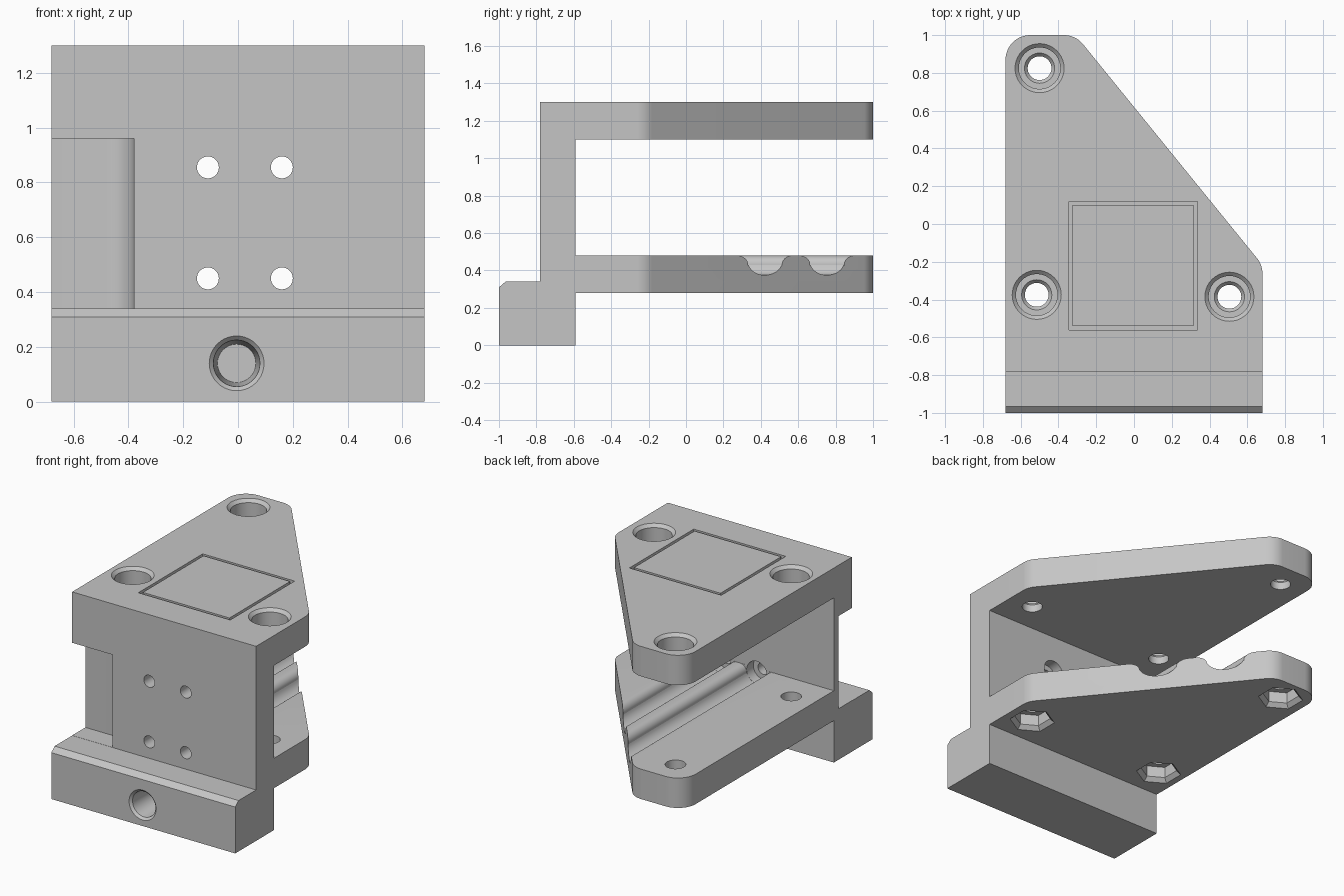
import bpy, bmesh
from math import sin, cos, radians, tau

if "Cube" in bpy.data.objects:
    bpy.data.objects.remove(bpy.data.objects["Cube"], do_unlink=True)

grey = bpy.data.materials.new("plain grey")
grey.use_nodes = True
grey.diffuse_color = (0.56, 0.56, 0.56, 1)
grey.node_tree.nodes["Principled BSDF"].inputs["Base Color"].default_value = grey.diffuse_color


def loft(name, loops):
    """Closed solid through a list of equal-length point loops."""
    bm = bmesh.new()
    rings = [[bm.verts.new(p) for p in loop] for loop in loops]
    for a, b in zip(rings, rings[1:]):
        for i in range(len(a)):
            j = (i + 1) % len(a)
            bm.faces.new((a[i], a[j], b[j], b[i]))
    bm.faces.new(rings[0])
    bm.faces.new(rings[-1])
    bmesh.ops.recalc_face_normals(bm, faces=bm.faces)
    mesh = bpy.data.meshes.new(name)
    bm.to_mesh(mesh)
    bm.free()
    mesh.materials.append(grey)
    obj = bpy.data.objects.new(name, mesh)
    bpy.context.collection.objects.link(obj)
    return obj


def place(axis, u, v, w):
    """Point from two profile coordinates and a distance along the axis."""
    return {"x": (w, u, v), "y": (u, w, v), "z": (u, v, w)}[axis]


def prism(name, axis, profile, lo, hi):
    return loft(name, [[place(axis, u, v, w) for u, v in profile] for w in (lo, hi)])


def turned(name, axis, centre, steps, sides=40, turn=0):
    """Stack of round or many-sided sections, each given as (radius, position)."""
    angles = [turn + tau * i / sides for i in range(sides)]
    return loft(name, [[place(axis, centre[0] + r * cos(a), centre[1] + r * sin(a), w)
                        for a in angles] for r, w in steps])


def arc(u, v, r, start, end, n=12):
    angles = [radians(start + (end - start) * i / n) for i in range(n + 1)]
    return [(u + r * cos(a), v + r * sin(a)) for a in angles]


def rect(x0, x1, y0, y1):
    return [(x0, y0), (x1, y0), (x1, y1), (x0, y1)]


def combine(target, tool, operation="DIFFERENCE"):
    """Apply a boolean and throw the tool away."""
    mod = target.modifiers.new(tool.name, "BOOLEAN")
    mod.operation, mod.solver, mod.object = operation, "EXACT", tool
    bpy.context.view_layer.objects.active = target
    bpy.ops.object.modifier_apply(modifier=mod.name)
    bpy.data.objects.remove(tool, do_unlink=True)


# Side profile: foot with chamfer, wall, and two shelves
side = [(-1, 0), (-.59, 0), (-.59, .28), (1.1, .28), (1.1, .48), (-.59, .48),
        (-.59, 1.1), (1.1, 1.1), (1.1, 1.3), (-.78, 1.3), (-.78, .34), (-.965, .34), (-1, .31)]
bracket = prism("mounting_bracket", "x", side, -.8, .8)

# Plan outline: rounded corners and one slanted edge
plan = [(-.68, -1.1)] + arc(-.55, .87, .13, 180, 90) + arc(-.371, .87, .13, 90, 39) \
    + arc(.55, -.263, .13, 39, 0) + [(.68, -1.1)]
combine(bracket, prism("plan_outline", "z", plan, -.1, 1.4), "INTERSECT")

# Relief in the front of the wall, with a rounded inner corner
relief = [(-.8, -.9), (-.38, -.9)] + arc(-.48, -.74, .1, 0, 90) + [(-.8, -.64)]
combine(bracket, prism("wall_relief", "z", relief, .341, .96))

# Two rod channels with soft shoulders, and the wall holes in line with them
for x in (-.11, .16):
    channel = [(x - .122, .6)] + arc(x - .122, .432, .048, 90, -8.4, 8) \
        + arc(x, .45, .075, -171.6, -8.4, 20)[1:-1] \
        + arc(x + .122, .432, .048, 188.4, 90, 8) + [(x + .122, .6)]
    combine(bracket, prism("rod_channel", "y", channel, -.589, 1.2))
    for z in (.45, .855):
        combine(bracket, turned("wall_hole", "y", (x, z),
                                [(.04, -.9), (.04, -.66), (.074, -.66), (.074, -.57)]))

# Tapered blind hole in the front of the foot
combine(bracket, turned("foot_hole", "y", (-.005, .14),
                        [(.11, -1.01), (.085, -.985), (.07, -.72)]))

# Bolt holes through both shelves, with nut pockets underneath
for centre in ((-.5, .825), (-.515, -.375), (.505, -.385)):
    combine(bracket, turned("bolt_hole", "z", centre,
                            [(.14, 1.31), (.11, 1.28), (.11, 1.17), (.08, 1.17),
                             (.063, 1.15), (.063, .2)]))
    combine(bracket, turned("nut_pocket", "z", centre,
                            [(.15, .27), (.113, .307), (.113, .38)], 6, tau / 4))

# Thin square groove on the top
groove = prism("square_groove", "z", rect(-.345, .335, -.56, .12), 1.28, 1.35)
combine(groove, prism("groove_core", "z", rect(-.325, .315, -.54, .1), 1.2, 1.4))
combine(bracket, groove)

# Smooth round faces, keep the edges sharp
bpy.ops.object.select_all(action="DESELECT")
bracket.select_set(True)
bpy.context.view_layer.objects.active = bracket
bpy.ops.object.shade_smooth_by_angle(angle=radians(25))
